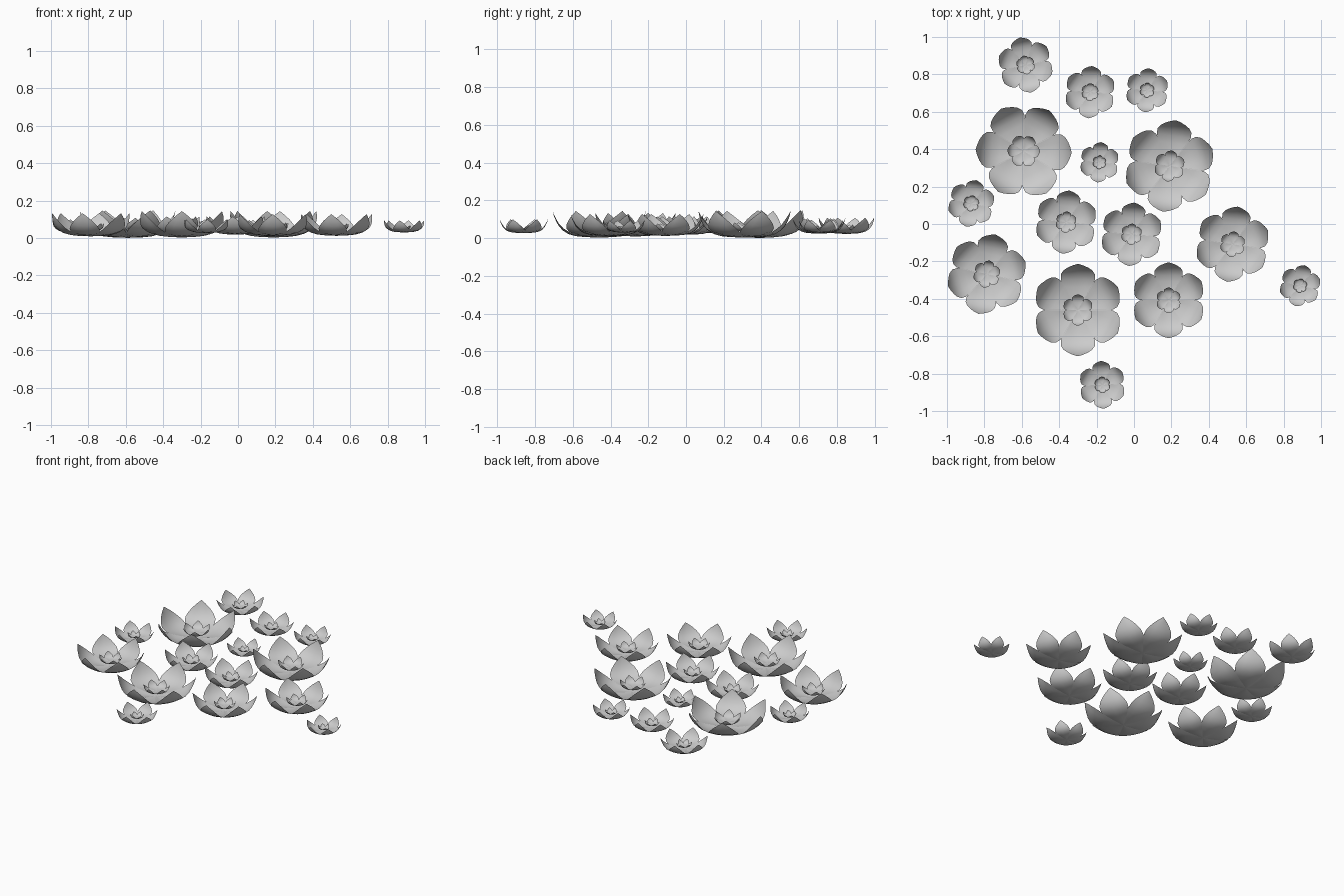
import bpy, bmesh
from math import radians, cos, sin

cube = bpy.data.objects.get("Cube")
if cube:
    bpy.data.objects.remove(cube, do_unlink=True)

grey = bpy.data.materials.new("pale_grey")
grey.use_nodes = True
grey.diffuse_color = (0.6, 0.6, 0.6, 1)
grey.node_tree.nodes["Principled BSDF"].inputs["Base Color"].default_value = (0.6, 0.6, 0.6, 1)

PETALS = 6
# Petal stations from the heart to the tip: distance, height, half width
PROFILE = [(0, 0, .02), (.3, .01, .18), (.5, .03, .3), (.66, .075, .37), (.78, .15, .37),
           (.87, .25, .31), (.93, .36, .22), (.975, .47, .11), (1, .57, 0)]
ACROSS = (-1, -.5, 0, .5, 1)
CUP = .05


def add_petal(bm, angle):
    """One cupped petal, pointing outwards along the given angle."""
    c, s = cos(angle), sin(angle)
    rows = []
    for r, z, w in PROFILE:
        row = []
        for u in ACROSS:
            lift = CUP * u * u * w / .37
            x, y = r - lift * z, u * w
            row.append(bm.verts.new((x * c - y * s, x * s + y * c, z - .2 + lift)))
        rows.append(row)
    for a, b in zip(rows, rows[1:]):
        for i in range(len(ACROSS) - 1):
            bm.faces.new((a[i], b[i], b[i + 1], a[i + 1]))


def whorl_mesh():
    bm = bmesh.new()
    for k in range(PETALS):
        add_petal(bm, radians(360 / PETALS * k))
    bmesh.ops.remove_doubles(bm, verts=bm.verts, dist=.0005)
    for f in bm.faces:
        f.smooth = True
    me = bpy.data.meshes.new("petal_whorl")
    bm.to_mesh(me)
    bm.free()
    me.materials.append(grey)
    return me


whorl = whorl_mesh()


def add_whorl(name, x, y, z, size, turn):
    ob = bpy.data.objects.new(name, whorl)
    bpy.context.collection.objects.link(ob)
    ob.location = (x, y, z)
    ob.scale = (size,) * 3
    ob.rotation_euler.z = radians(turn)


# Flowers: x, y, radius, turn in degrees
FLOWERS = [
    (-.58, .85, .15, 42), (-.235, .705, .14, 26), (.07, .715, .118, 25),
    (-.59, .39, .257, -2), (.19, .31, .247, 22), (-.185, .33, .108, 25),
    (-.87, .11, .127, 18), (-.363, .01, .17, 24), (-.013, -.055, .17, 25),
    (.527, -.108, .203, 22), (-.787, -.268, .217, 18), (-.3, -.46, .247, 30),
    (.185, -.408, .203, 30), (.888, -.33, .112, 18), (-.17, -.86, .128, 33),
]
for n, (x, y, size, turn) in enumerate(FLOWERS, 1):
    add_whorl(f"outer_petals_{n}", x, y, .052, size, turn)
    add_whorl(f"inner_petals_{n}", x, y, .052, size * .34, turn)
